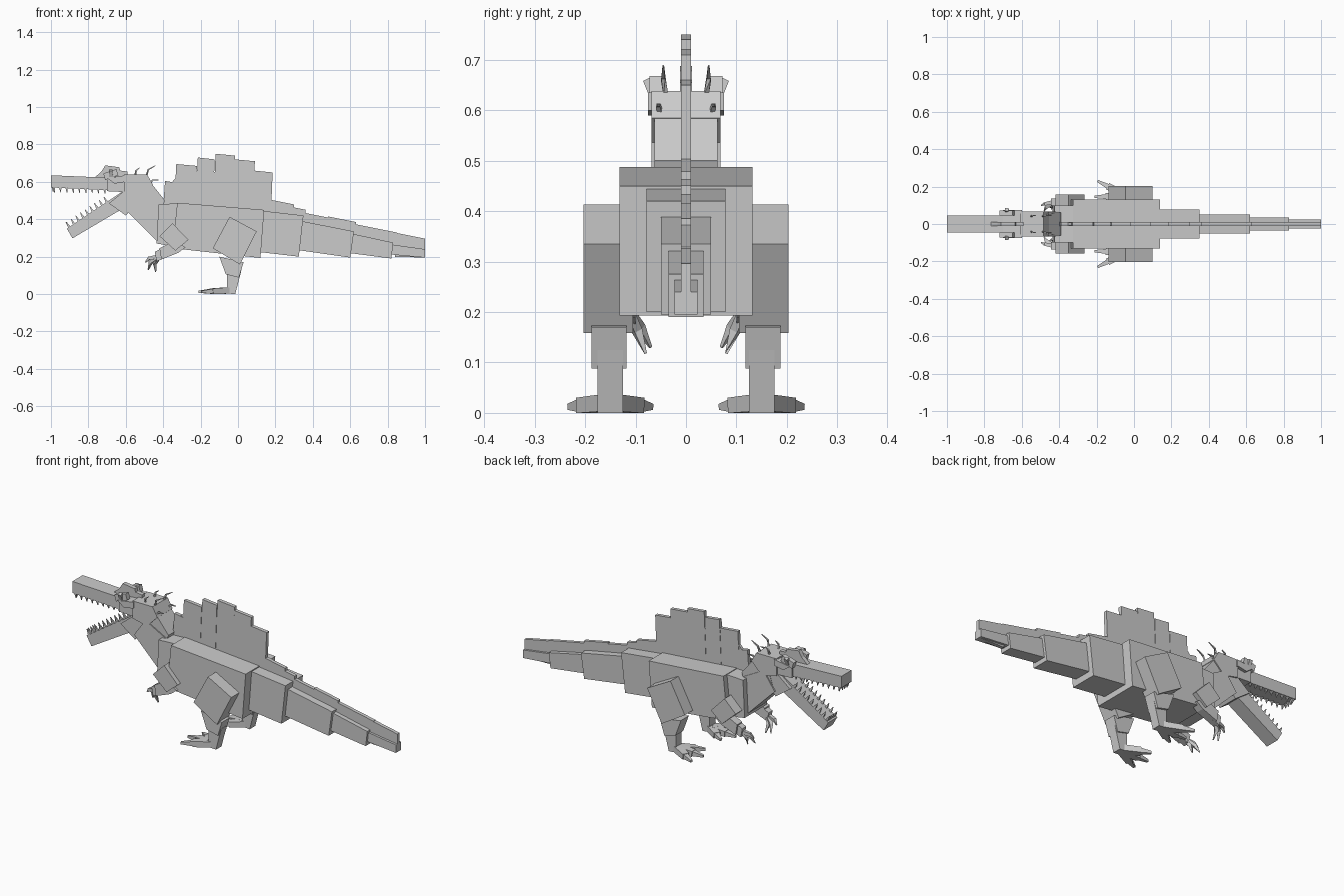
import bpy, bmesh
from mathutils import Vector

cube = bpy.data.objects.get("Cube")
if cube:
    bpy.data.objects.remove(cube, do_unlink=True)

grey = bpy.data.materials.new("plain grey")
grey.use_nodes = True
grey.diffuse_color = (0.6, 0.6, 0.6, 1)
grey.node_tree.nodes["Principled BSDF"].inputs["Base Color"].default_value = (0.6, 0.6, 0.6, 1)


def finish(name, bm):
    bmesh.ops.recalc_face_normals(bm, faces=bm.faces)
    mesh = bpy.data.meshes.new(name)
    bm.to_mesh(mesh)
    bm.free()
    mesh.materials.append(grey)
    obj = bpy.data.objects.new(name, mesh)
    bpy.context.scene.collection.objects.link(obj)
    return obj


def slab(name, outline, y_low, y_high):
    """Side outline in x and z, extruded across y."""
    bm = bmesh.new()
    face = bm.faces.new([bm.verts.new((x, y_low, z)) for x, z in outline])
    made = bmesh.ops.extrude_face_region(bm, geom=[face])["geom"]
    verts = [v for v in made if isinstance(v, bmesh.types.BMVert)]
    bmesh.ops.translate(bm, verts=verts, vec=(0, y_high - y_low, 0))
    return finish(name, bm)


def centred(name, half_width, *outline):
    return slab(name, outline, -half_width, half_width)


def paired(name, y_in, y_out, *outline):
    slab("back_" + name, outline, y_in, y_out)
    slab("front_" + name, outline, -y_out, -y_in)


def bar(name, path, widths, height_ratio=1.0):
    """Square-section bar along a path; widths give the taper."""
    bm = bmesh.new()
    points = [Vector(p) for p in path]
    rings = []
    for i, (p, w) in enumerate(zip(points, widths)):
        along = (points[min(i + 1, len(points) - 1)] - points[max(i - 1, 0)]).normalized()
        helper = Vector((0, 0, 1)) if abs(along.z) < 0.9 else Vector((0, 1, 0))
        side = along.cross(helper).normalized() * w / 2
        up = side.cross(along).normalized() * w / 2 * height_ratio
        rings.append([bm.verts.new(p + side * a + up * b)
                      for a, b in ((-1, -1), (1, -1), (1, 1), (-1, 1))])
    for lower, upper in zip(rings, rings[1:]):
        for k in range(4):
            bm.faces.new((lower[k], lower[k - 1], upper[k - 1], upper[k]))
    bm.faces.new(rings[0])
    bm.faces.new(rings[-1])
    return finish(name, bm)


# Torso and tapering tail blocks
centred("torso", .132, (-.325, .488), (.14, .45), (.12, .193), (-.35, .245))
centred("chest", .1, (-.425, .48), (-.32, .485), (-.345, .255), (-.435, .27))
centred("tail_base", .078, (.13, .445), (.35, .42), (.325, .2), (.11, .225))
centred("tail_middle", .05, (.34, .39), (.62, .335), (.6, .195), (.32, .235))
centred("tail_rear", .035, (.6, .325), (.83, .275), (.82, .19), (.59, .22))
centred("tail_tip", .023, (.82, .265), (1, .24), (1, .195), (.81, .212))

# Stepped sail along the back: start, end, top height
sail = [(-.39, -.335, .605), (-.33, -.22, .695), (-.215, -.125, .73),
        (-.12, -.015, .75), (-.015, .09, .72), (.085, .185, .66)]
for i, (start, end, top) in enumerate(sail):
    centred(f"sail_plate_{i}", .01, (start, top), (end, top - .01),
            (end - .01, .4), (start - .015, .4))
centred("sail_web", .008, (-.36, .59), (-.3, .66), (.16, .64), (.16, .4), (-.36, .4))

# Low ridge plates down the tail
ridge = [(.17, .3, .505), (.29, .36, .465), (.35, .49, .435), (.48, .63, .415),
         (.62, .78, .375), (.77, .85, .345), (.84, 1, .328)]
for i, (start, end, top) in enumerate(ridge):
    drop = (end - start) * .2
    centred(f"tail_ridge_{i}", .01, (start, top), (end, top - drop),
            (end, top - drop - .1), (start, top - .13))

# Neck
centred("lower_neck", .068, (-.6, .45), (-.53, .55), (-.4, .48), (-.425, .275))
centred("upper_neck", .062, (-.59, .45), (-.56, .55), (-.47, .6), (-.39, .5), (-.42, .42))

# Head, snout and brow
centred("skull", .068, (-.61, .638), (-.485, .638), (-.455, .585), (-.52, .52), (-.61, .54))
centred("face", .058, (-.7, .625), (-.6, .63), (-.6, .545), (-.7, .55))
centred("snout", .046, (-1, .635), (-.69, .622), (-.69, .555), (-1, .57))
centred("head_crest", .012, (-.77, .62), (-.73, .655), (-.71, .688), (-.635, .678),
        (-.63, .66), (-.59, .655), (-.59, .62))
paired("brow", .045, .072, (-.72, .645), (-.65, .668), (-.64, .635), (-.71, .61))
paired("eye_ridge", .055, .075, (-.7, .62), (-.6, .635), (-.6, .6), (-.66, .59))
for side, label in ((1, "back"), (-1, "front")):
    bar(label + "_brow_horn", [(-.68, side * .062, .63), (-.68, side * .077, .662)], [.022, .018])
    bar(label + "_upper_quill", [(-.49, side * .04, .63), (-.48, side * .045, .665),
                                 (-.44, side * .045, .688)], [.01, .008, .003])
    bar(label + "_crown_quill", [(-.55, side * .04, .63), (-.545, side * .045, .66),
                                 (-.525, side * .045, .675)], [.01, .008, .003])
    bar(label + "_lower_quill", [(-.475, side * .05, .59), (-.455, side * .055, .61),
                                 (-.425, side * .055, .61)], [.01, .008, .003])

# Open lower jaw and cheek block
centred("lower_jaw", .04, (-.915, .35), (-.6, .56), (-.56, .49), (-.885, .298))
centred("jaw_hinge", .06, (-.69, .485), (-.61, .55), (-.52, .51), (-.6, .42))

# Teeth on both jaws
for side, label in ((1, "back"), (-1, "front")):
    for i in range(9):
        t = i / 8
        x = -.985 + .27 * t
        bar(f"{label}_upper_tooth_{i}", [(x, side * .038, .575 - .01 * t),
                                         (x + .004, side * .038, .543 - .005 * t)], [.014, .003])
        x, z = -.9 + .2 * t, .355 + .135 * t
        bar(f"{label}_lower_tooth_{i}", [(x, side * .033, z), (x - .018, side * .033, z + .03)],
            [.014, .003])
for i in range(3):
    y = (i - 1) * .02
    bar(f"upper_nose_tooth_{i}", [(-.99, y, .575), (-.988, y, .545)], [.014, .003])
    bar(f"lower_nose_tooth_{i}", [(-.9, y, .355), (-.92, y, .385)], [.014, .003])

# Arms
paired("upper_arm", .085, .158, (-.42, .31), (-.35, .378), (-.265, .29), (-.335, .232))
paired("forearm", .1, .145, (-.42, .245), (-.34, .285), (-.28, .25), (-.32, .22), (-.41, .185))
paired("palm", .1, .135, (-.445, .225), (-.415, .24), (-.395, .19), (-.435, .175))

# Legs
paired("thigh", .105, .203, (-.045, .413), (.1, .335), (.01, .158), (-.135, .245))
paired("shin", .118, .187, (-.1, .2), (.03, .17), (.005, .088), (-.065, .105))
paired("ankle", .125, .175, (-.06, .115), (.018, .125), (-.015, 0), (-.06, .003))

# Fingers and splayed toes: tip positions in x, y, z
fingers = [(-.495, .1, .17), (-.48, .07, .13), (-.44, .08, .118)]
toes = [(-.17, .07), (-.21, .145), (-.195, .23)]
for side, label in ((1, "back"), (-1, "front")):
    for i, (x, y, z) in enumerate(fingers):
        root = Vector((-.425, side * .118, .2))
        tip = Vector((x, side * y, z))
        bend = root.lerp(tip, .55) + Vector((-.012, 0, .008))
        bar(f"{label}_finger_{i}", [root, bend, tip], [.022, .017, .005])
    for i, (x, y) in enumerate(toes):
        root = Vector((-.04, side * .15, .02))
        tip = Vector((x, side * y, .012))
        knuckle = root.lerp(tip, .65)
        bar(f"{label}_toe_{i}", [root, knuckle], [.04, .036], .85)
        bar(f"{label}_toe_claw_{i}", [knuckle, tip], [.026, .012])
